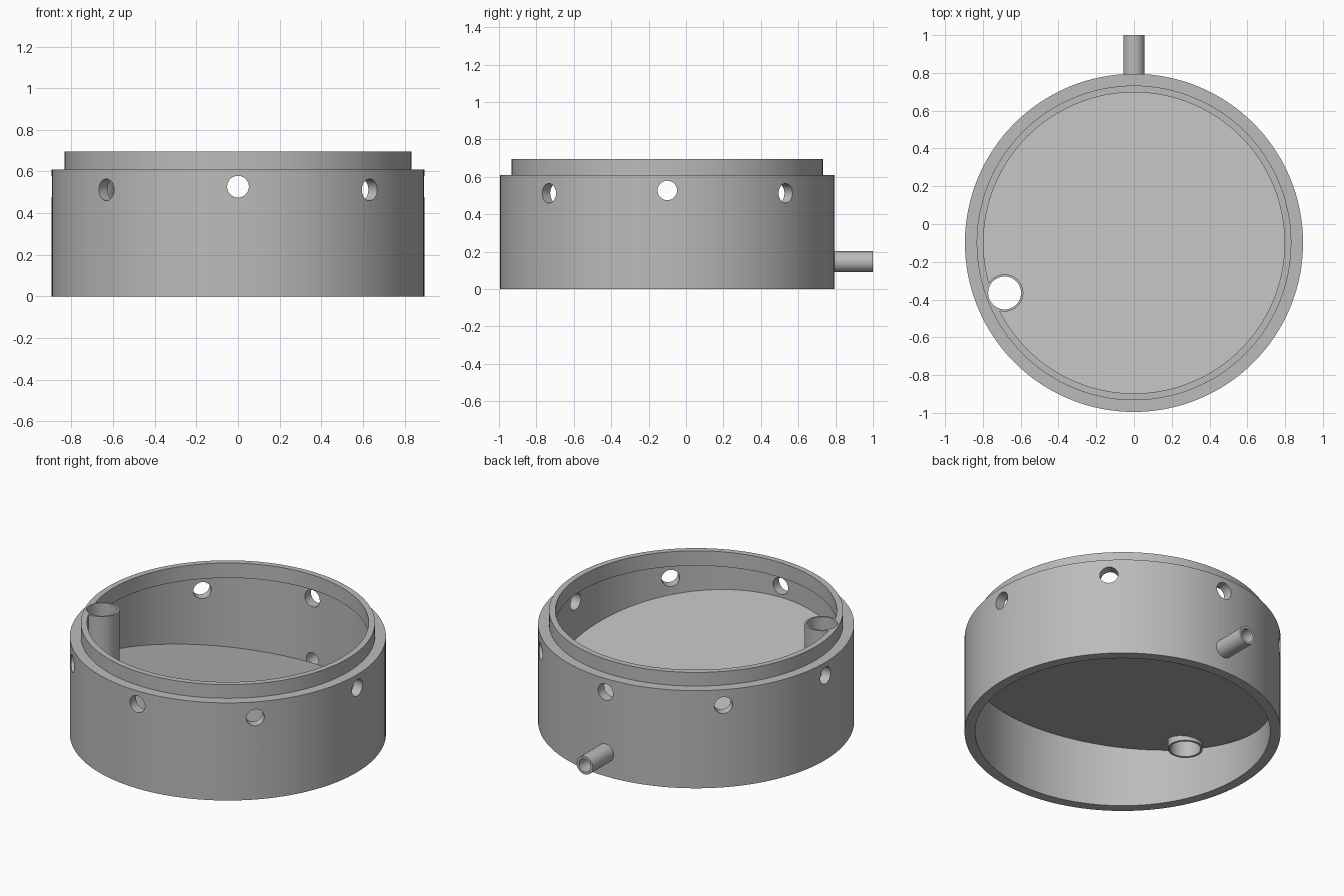
import bpy
import bmesh
import math
from mathutils import Matrix, Vector

if "Cube" in bpy.data.objects:
    bpy.data.objects.remove(bpy.data.objects["Cube"], do_unlink=True)

CENTRE = Vector((0, -0.1, 0))   # axis of the round body
SIDES = 128

grey = bpy.data.materials.new("light_grey")
grey.use_nodes = True
grey.diffuse_color = (0.5, 0.5, 0.5, 1)
grey.node_tree.nodes["Principled BSDF"].inputs["Base Color"].default_value = (0.5, 0.5, 0.5, 1)


def add_object(name, bm):
    bmesh.ops.recalc_face_normals(bm, faces=bm.faces)
    mesh = bpy.data.meshes.new(name)
    bm.to_mesh(mesh)
    bm.free()
    mesh.materials.append(grey)
    obj = bpy.data.objects.new(name, mesh)
    bpy.context.collection.objects.link(obj)
    return obj


def lathe(name, profile, sides, matrix):
    """Spin a closed (radius, height) profile around z, then place it."""
    bm = bmesh.new()
    rings = []
    for i in range(sides):
        a = math.tau * i / sides
        rings.append([bm.verts.new((r * math.cos(a), r * math.sin(a), z)) for r, z in profile])
    n = len(profile)
    for i in range(sides):
        here, after = rings[i], rings[(i + 1) % sides]
        for j in range(n):
            k = (j + 1) % n
            bm.faces.new((here[j], after[j], after[k], here[k]))
    bm.transform(matrix)
    return add_object(name, bm)


def tube(name, outer, inner, start, end, matrix, sides=48):
    return lathe(name, [(outer, start), (outer, end), (inner, end), (inner, start)], sides, matrix)


def rod(name, radius, start, end, matrix, sides=48):
    bm = bmesh.new()
    bmesh.ops.create_cone(bm, cap_ends=True, segments=sides, radius1=radius, radius2=radius,
                          depth=end - start,
                          matrix=matrix @ Matrix.Translation((0, 0, (start + end) / 2)))
    return add_object(name, bm)


def radial(angle, z):
    """Frame whose z axis points outward from the body at the given angle."""
    return (Matrix.Translation(CENTRE + Vector((0, 0, z)))
            @ Matrix.Rotation(angle, 4, "Z") @ Matrix.Rotation(math.pi / 2, 4, "Y"))


def activate(obj):
    bpy.ops.object.select_all(action="DESELECT")
    obj.select_set(True)
    bpy.context.view_layer.objects.active = obj


def cut(target, cutter):
    cutter.hide_render = True
    mod = target.modifiers.new("cut", "BOOLEAN")
    mod.operation = "DIFFERENCE"
    mod.solver = "EXACT"
    mod.object = cutter
    activate(target)
    bpy.ops.object.modifier_apply(modifier=mod.name)
    bpy.data.objects.remove(cutter, do_unlink=True)


body_frame = Matrix.Translation(CENTRE)

# Round wall with a thinner raised lip that overhangs inside
wall = lathe("outer_wall", [(0.895, 0), (0.895, 0.61), (0.833, 0.61), (0.833, 0.695),
                            (0.797, 0.695), (0.797, 0.602), (0.835, 0.602), (0.835, 0)],
             SIDES, body_frame)

# Floor sloping down towards the drain at the back
floor = rod("sloped_floor", 0.838, 0.25, 0.29, body_frame, SIDES)
for v in floor.data.vertices:
    v.co.z -= 0.2 * (v.co.y - CENTRE.y)

# Ring of eight vent holes, the diagonal ones slightly lower
for i in range(8):
    height = 0.512 if i % 2 else 0.527
    cut(wall, rod("vent_cutter", 0.052, 0.7, 1, radial(i * math.pi / 4, height)))

# Drain spout through the back wall
drain_frame = radial(math.pi / 2, 0.146)
cut(wall, rod("drain_cutter", 0.041, 0.7, 1, drain_frame))
spout = tube("drain_spout", 0.056, 0.041, 0.865, 1.1, drain_frame)

# Upright pipe passing through the floor beside the lip
pipe_frame = Matrix.Translation((-0.685, -0.365, 0))
for part in (wall, floor):
    cut(part, rod("pipe_cutter", 0.087, 0.15, 0.8, pipe_frame))
pipe = tube("upright_pipe", 0.099, 0.087, 0.26, 0.695, pipe_frame)

# Smooth shading with sharp edges kept
for obj in (wall, floor, spout, pipe):
    activate(obj)
    bpy.ops.object.shade_smooth_by_angle(angle=math.radians(30))
